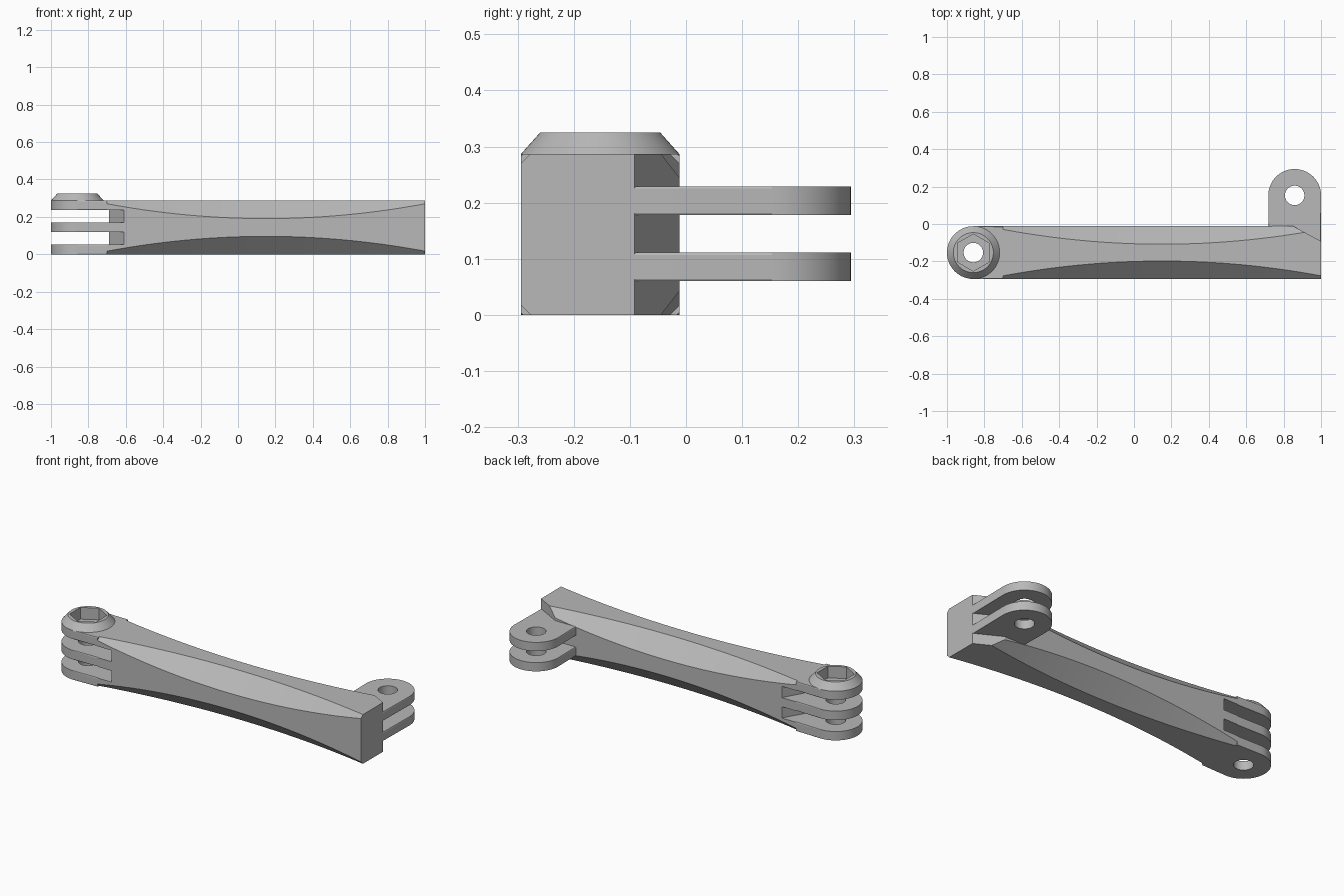
import bpy, bmesh, math
from mathutils import Matrix, Vector

cube = bpy.data.objects.get("Cube")
if cube:
    bpy.data.objects.remove(cube, do_unlink=True)

H = 0.287              # body height
R = 0.141              # half width of body and lug radius
HOLE = 0.052
HINGE = Vector((-0.859, -0.153))   # three-prong pivot
EAR = Vector((0.859, 0.153))       # two-prong pivot
START = -0.7                       # where the tapered bar begins

grey = bpy.data.materials.new("mid grey")
grey.use_nodes = True
grey.diffuse_color = (0.48, 0.48, 0.48, 1)
grey.node_tree.nodes["Principled BSDF"].inputs["Base Color"].default_value = (0.48, 0.48, 0.48, 1)


def finish(bm, name):
    bmesh.ops.recalc_face_normals(bm, faces=bm.faces)
    mesh = bpy.data.meshes.new(name)
    bm.to_mesh(mesh)
    bm.free()
    mesh.materials.append(grey)
    obj = bpy.data.objects.new(name, mesh)
    bpy.context.collection.objects.link(obj)
    return obj


def extrude_outline(points, z0, z1):
    bm = bmesh.new()
    low = [bm.verts.new((x, y, z0)) for x, y in points]
    high = [bm.verts.new((x, y, z1)) for x, y in points]
    bm.faces.new(low)
    bm.faces.new(high)
    n = len(points)
    for i in range(n):
        j = (i + 1) % n
        bm.faces.new((low[i], low[j], high[j], high[i]))
    return bm


def activate(obj):
    bpy.ops.object.select_all(action='DESELECT')
    obj.select_set(True)
    bpy.context.view_layer.objects.active = obj


def cut(obj, cutter):
    cutter.hide_render = True
    mod = obj.modifiers.new("cut", 'BOOLEAN')
    mod.operation = 'DIFFERENCE'
    mod.solver = 'EXACT'
    mod.object = cutter
    activate(obj)
    bpy.ops.object.modifier_apply(modifier=mod.name)
    bpy.data.objects.remove(cutter, do_unlink=True)


def polygon(centre, radius, n, turn=0.0):
    return [(centre.x + radius * math.cos(turn + math.tau * i / n),
             centre.y + radius * math.sin(turn + math.tau * i / n)) for i in range(n)]


def cutter(points, z0, z1):
    return finish(extrude_outline(points, z0, z1), "cutter")


def lug(name, centre, direction, reach, z0, z1):
    """Round-ended plate with a pivot hole; its straight end lies `reach` behind the pivot."""
    steps = 32
    pts = [(-reach, -R)]
    pts += [(R * math.cos(a), R * math.sin(a))
            for a in (math.pi * (i / steps - 0.5) for i in range(steps + 1))]
    pts += [(-reach, R)]
    rot = Matrix.Rotation(direction, 2)
    bm = extrude_outline([centre + rot @ Vector(p) for p in pts], z0, z1)
    axis = rot @ Vector((1, 0))
    rim = []
    for e in bm.edges:
        flat = abs(e.verts[0].co.z - e.verts[1].co.z) < 1e-6
        mid = (e.verts[0].co + e.verts[1].co) / 2
        at_end = (mid.xy - centre).dot(axis) < -reach + 0.001
        if flat and not at_end:
            rim.append(e)
    bmesh.ops.bevel(bm, geom=rim, offset=0.004, segments=1, affect='EDGES')
    obj = finish(bm, name)
    cut(obj, cutter(polygon(centre, HOLE, 48), z0 - 0.1, z1 + 0.1))
    return obj


# Tapered bar: octagonal section whose corner chamfer swells toward the middle
bm = bmesh.new()
rings = []
count = 48
for i in range(count + 1):
    t = i / count
    x = START + (1 - START) * t
    c = 0.017 + 0.079 * (1 - (2 * t - 1) ** 2)
    half_h = H / 2
    quarter = [(R, half_h - c), (R - c, half_h)]
    sect = quarter + [(-y, z) for y, z in reversed(quarter)]
    sect += [(-y, -z) for y, z in sect]
    rings.append([bm.verts.new((x, HINGE.y + y, half_h + z)) for y, z in sect])
for a, b in zip(rings, rings[1:]):
    for i in range(8):
        j = (i + 1) % 8
        bm.faces.new((a[i], a[j], b[j], b[i]))
bm.faces.new(rings[0])
bm.faces.new(rings[-1])
bar = finish(bm, "tapered_bar")

# Sloped relief on the bar beside the ears
cut(bar, cutter([(0.70, 0.07), (1.15, -0.173), (1.15, 0.07)], -0.1, H + 0.1))

# Slots with a V-shaped end between the three prongs
prong_levels = [(0, 0.052), (0.118, 0.171), (0.237, H)]
for (_, lower), (upper, _) in zip(prong_levels, prong_levels[1:]):
    outline = [(-1.1, -0.363), (-0.57, -0.363), (-0.69, HINGE.y), (-0.57, 0.057), (-1.1, 0.057)]
    cut(bar, cutter(outline, lower, upper))

# Three hinge prongs
prongs = [lug(name, HINGE, math.pi, START - HINGE.x, z0, z1)
          for name, (z0, z1) in zip(("lower_prong", "middle_prong", "upper_prong"), prong_levels)]

# Conical nut seat with hexagonal pocket above the upper prong
bm = bmesh.new()
bmesh.ops.create_cone(bm, cap_ends=True, segments=64, radius1=R, radius2=0.107, depth=0.038,
                      matrix=Matrix.Translation((HINGE.x, HINGE.y, H + 0.019)))
seat = finish(bm, "nut_seat")
for part in (seat, prongs[2]):
    cut(part, cutter(polygon(HINGE, 0.099, 6, math.pi / 2), 0.257, 0.4))

# Two ears at the other end
ears = [lug(name, EAR, math.pi / 2, EAR.y + 0.094, z0, z1)
        for name, z0, z1 in (("lower_ear", 0.06, 0.111), ("upper_ear", 0.178, 0.229))]

# Smooth curves, keep edges crisp
for obj in [bar, seat] + prongs + ears:
    activate(obj)
    bpy.ops.object.shade_smooth_by_angle(angle=math.radians(25))
